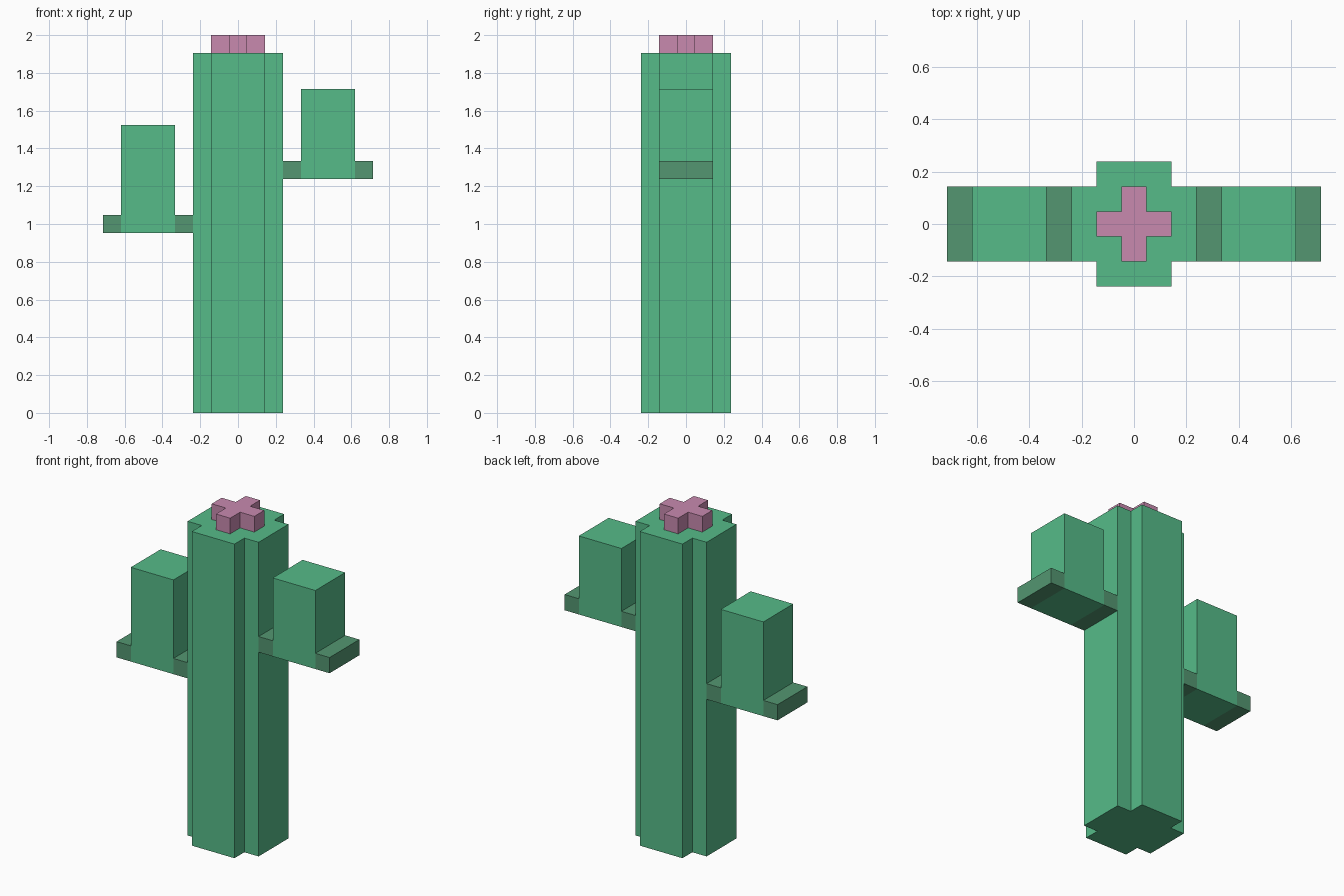
import bpy
import bmesh

U = 2 / 21  # one block of the grid the cactus is built on

cube = bpy.data.objects.get("Cube")
if cube:
    bpy.data.objects.remove(cube, do_unlink=True)


def material(name, rgb):
    mat = bpy.data.materials.new(name)
    mat.use_nodes = True
    colour = (*rgb, 1)
    mat.diffuse_color = colour
    bsdf = next(n for n in mat.node_tree.nodes if n.type == 'BSDF_PRINCIPLED')
    bsdf.inputs["Base Color"].default_value = colour
    return mat


green = material("cactus green", (0.093, 0.497, 0.25))
dull_green = material("dull green", (0.087, 0.305, 0.165))
pink = material("flower pink", (0.578, 0.254, 0.429))


def prism(name, outline, bottom, top, mat):
    """Extrude an xy outline between two heights, all in blocks."""
    bm = bmesh.new()
    base = bm.faces.new([bm.verts.new((x * U, y * U, bottom * U)) for x, y in outline])
    up = bmesh.ops.extrude_face_region(bm, geom=[base], use_keep_orig=True)
    verts = [v for v in up["geom"] if isinstance(v, bmesh.types.BMVert)]
    bmesh.ops.translate(bm, verts=verts, vec=(0, 0, (top - bottom) * U))
    bmesh.ops.recalc_face_normals(bm, faces=bm.faces)
    mesh = bpy.data.meshes.new(name)
    bm.to_mesh(mesh)
    bm.free()
    mesh.materials.append(mat)
    obj = bpy.data.objects.new(name, mesh)
    bpy.context.collection.objects.link(obj)
    return obj


def cross(reach, half):
    """Plus-shaped outline, one notched corner per quadrant."""
    corner = [(reach, half), (half, half), (half, reach)]
    outline = []
    for _ in range(4):
        outline += corner
        corner = [(-y, x) for x, y in corner]
    return outline


def slab(x0, x1, half=1.5):
    return [(x0, -half), (x1, -half), (x1, half), (x0, half)]


# Trunk and the flower on top
prism("trunk", cross(2.5, 1.5), 0, 20, green)
prism("flower", cross(1.5, 0.5), 20, 21, pink)

# Arms: an upright block with a low ledge on either side of it
for side, sign, bottom, top in (("left", 1, 13, 18), ("right", -1, 10, 16)):
    prism(side + "_arm_block", slab(sign * 3.5, sign * 6.5), bottom, top, green)
    prism(side + "_arm_inner_ledge", slab(sign * 2.5, sign * 3.5), bottom, bottom + 1, dull_green)
    prism(side + "_arm_outer_ledge", slab(sign * 6.5, sign * 7.5), bottom, bottom + 1, dull_green)
